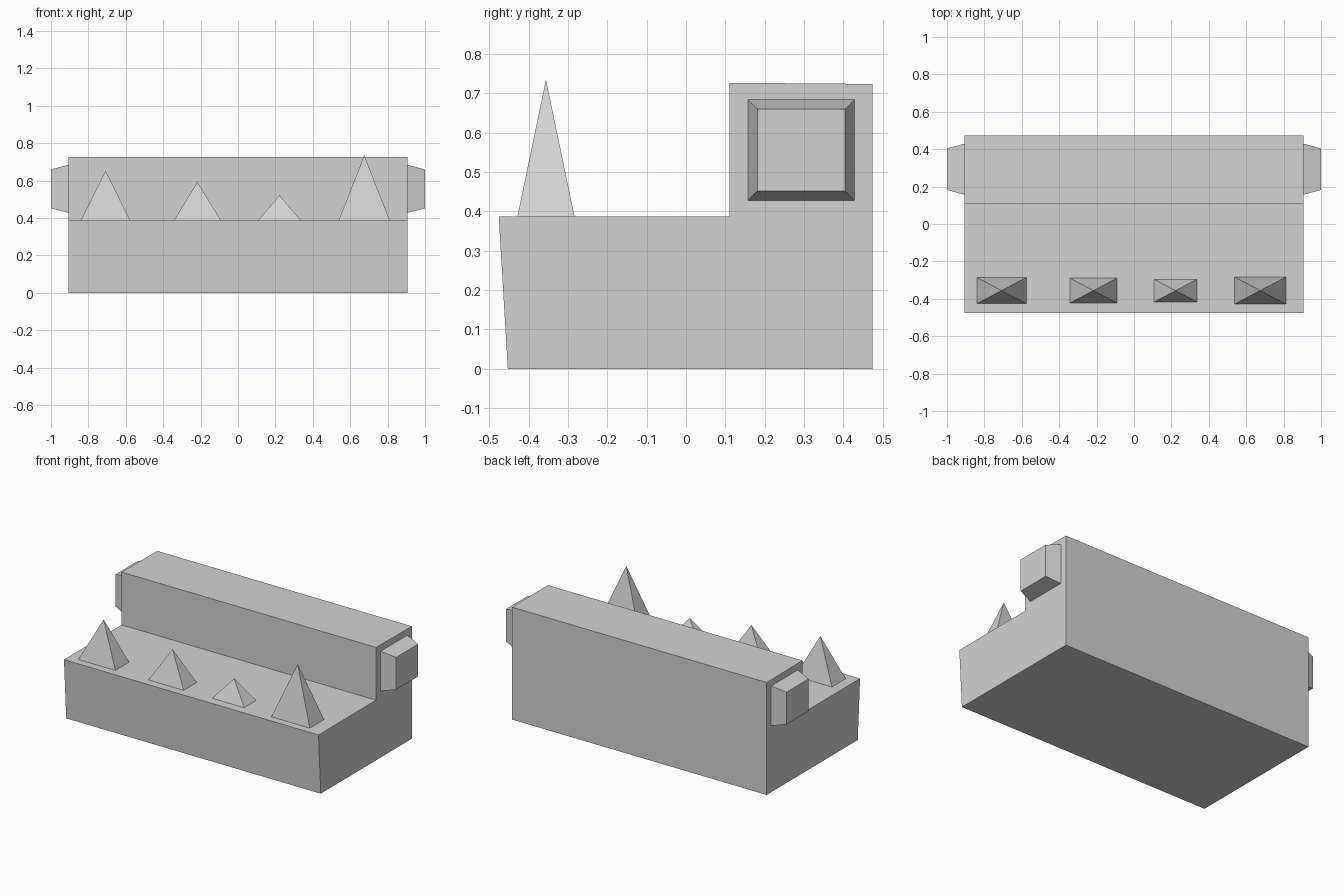
import bpy
import bmesh
from math import pi, sqrt
from mathutils import Matrix

cube = bpy.data.objects.get("Cube")
if cube:
    bpy.data.objects.remove(cube, do_unlink=True)

grey = bpy.data.materials.new("plain grey")
grey.use_nodes = True
colour = (0.65, 0.65, 0.65, 1)
grey.diffuse_color = colour
grey.node_tree.nodes["Principled BSDF"].inputs["Base Color"].default_value = colour


def add_object(name, bm):
    """Turn a bmesh into a grey, flat-shaded object."""
    bmesh.ops.recalc_face_normals(bm, faces=bm.faces)
    mesh = bpy.data.meshes.new(name)
    bm.to_mesh(mesh)
    bm.free()
    mesh.materials.append(grey)
    obj = bpy.data.objects.new(name, mesh)
    bpy.context.collection.objects.link(obj)
    return obj


# Stepped body: side profile (y, z) extruded along x
HALF_LENGTH = 0.907
DECK = 0.387
profile = [(-0.453, 0), (-0.476, DECK), (0.11, DECK),
           (0.11, 0.727), (0.474, 0.724), (0.474, 0)]
bm = bmesh.new()
side = bm.faces.new([bm.verts.new((-HALF_LENGTH, y, z)) for y, z in profile])
extruded = bmesh.ops.extrude_face_region(bm, geom=[side])["geom"]
bmesh.ops.translate(bm, vec=(2 * HALF_LENGTH, 0, 0),
                    verts=[v for v in extruded if isinstance(v, bmesh.types.BMVert)])
add_object("stepped_body", bm)


# Row of pyramids on the deck: centre x, half width, height
def add_pyramid(name, x, half_width, height):
    bm = bmesh.new()
    bmesh.ops.create_cone(bm, cap_ends=True, segments=4, radius1=sqrt(2),
                          radius2=0, depth=1,
                          matrix=Matrix.Translation((0, 0, 0.5)) @ Matrix.Rotation(pi / 4, 4, "Z"))
    bmesh.ops.scale(bm, vec=(half_width, half_width * 0.53, height), verts=bm.verts)
    bmesh.ops.translate(bm, vec=(x, -0.356, DECK), verts=bm.verts)
    add_object(name, bm)


pyramids = [(-0.708, 0.132, 0.266), (-0.217, 0.126, 0.206),
            (0.222, 0.114, 0.134), (0.675, 0.137, 0.348)]
for number, (x, half_width, height) in enumerate(pyramids, 1):
    add_pyramid(f"pyramid_{number}", x, half_width, height)


# Tapered end blocks on both sides of the raised back
for name, sign in (("left_end_block", 1), ("right_end_block", -1)):
    bm = bmesh.new()
    bmesh.ops.create_cube(bm, size=2)
    for v in bm.verts:
        outer = v.co.x * sign > 0
        half_y, half_z = (0.111, 0.104) if outer else (0.136, 0.128)
        v.co = (sign * (1.0 if outer else HALF_LENGTH),
                0.293 + v.co.y * half_y, 0.556 + v.co.z * half_z)
    add_object(name, bm)
